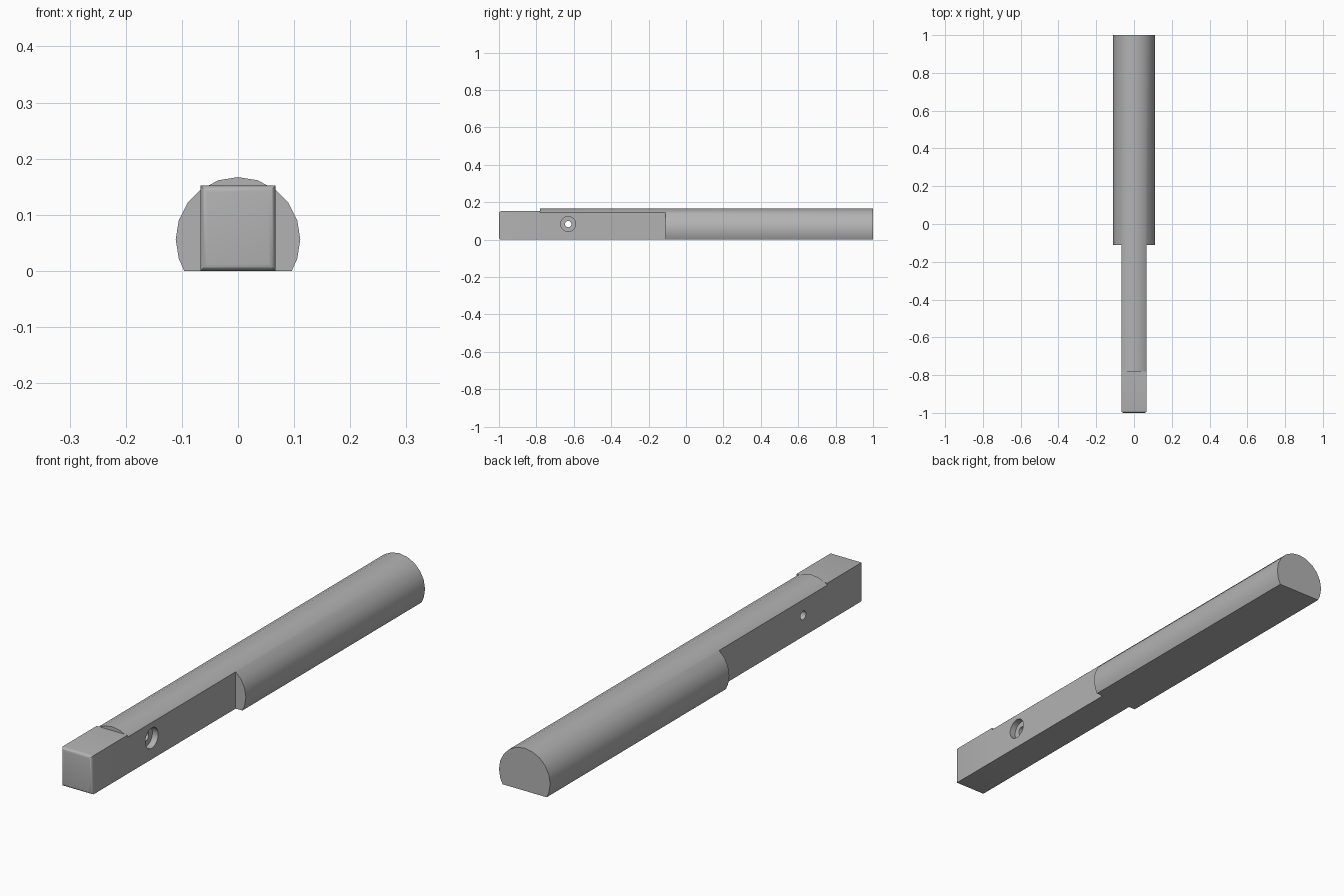
import bpy, bmesh, math
from mathutils import Matrix

cube = bpy.data.objects.get("Cube")
if cube:
    bpy.data.objects.remove(cube, do_unlink=True)

R, AXIS_Z = 0.111, 0.056      # rod radius and height of its axis
HALF_W = 0.067                # half width of the narrow end
SHOULDER, STEP = -0.11, -0.78

grey = bpy.data.materials.new("plain grey")
grey.use_nodes = True
colour = (0.45, 0.45, 0.45, 1)
grey.diffuse_color = colour
grey.node_tree.nodes["Principled BSDF"].inputs["Base Color"].default_value = colour


def finish(bm, name):
    bmesh.ops.recalc_face_normals(bm, faces=bm.faces)
    mesh = bpy.data.meshes.new(name)
    bm.to_mesh(mesh)
    bm.free()
    mesh.materials.append(grey)
    obj = bpy.data.objects.new(name, mesh)
    bpy.context.collection.objects.link(obj)
    return obj


def extrude_y(name, profile, y0, y1):
    bm = bmesh.new()
    face = bm.faces.new([bm.verts.new((x, y0, z)) for x, z in profile])
    grown = bmesh.ops.extrude_face_region(bm, geom=[face])["geom"]
    verts = [v for v in grown if isinstance(v, bmesh.types.BMVert)]
    bmesh.ops.translate(bm, verts=verts, vec=(0, y1 - y0, 0))
    return finish(bm, name)


def rect(x0, x1, z0, z1):
    return [(x0, z0), (x1, z0), (x1, z1), (x0, z1)]


def drill(name, radius, x0, x1):
    bm = bmesh.new()
    place = Matrix.Translation(((x0 + x1) / 2, -0.63, 0.083)) @ Matrix.Rotation(math.pi / 2, 4, 'Y')
    bmesh.ops.create_cone(bm, cap_ends=True, segments=32, radius1=radius,
                          radius2=radius, depth=x1 - x0, matrix=place)
    return finish(bm, name)


def combine(target, tool, operation):
    mod = target.modifiers.new(tool.name, 'BOOLEAN')
    mod.operation, mod.solver, mod.object = operation, 'EXACT', tool
    bpy.context.view_layer.objects.active = target
    bpy.ops.object.modifier_apply(modifier=mod.name)
    bpy.data.objects.remove(tool, do_unlink=True)


# Long rod with a flat underside
flat_x = math.sqrt(R * R - AXIS_Z * AXIS_Z)
arc = [(R * math.cos(math.radians(a)), AXIS_Z + R * math.sin(math.radians(a)))
       for a in range(-18, 199, 18)]
rod = extrude_y("flat_bottomed_rod", [(flat_x, 0)] + arc + [(-flat_x, 0)], STEP, 1)

# Both sides cut back to leave the narrow end
for side in (-1, 1):
    x0, x1 = sorted((side * HALF_W, side * 0.3))
    combine(rod, extrude_y("shoulder_cutter", rect(x0, x1, -0.1, 0.3), -0.9, SHOULDER), 'DIFFERENCE')

# Square nose block with a rounded front rim
nose = extrude_y("nose_block", rect(-HALF_W, HALF_W, 0, 0.152), -1, STEP)
bm = bmesh.new()
bm.from_mesh(nose.data)
rim = [e for e in bm.edges if all(v.co.y < -0.99 for v in e.verts)]
bmesh.ops.bevel(bm, geom=rim, offset=0.012, segments=4, profile=0.5, affect='EDGES')
bm.to_mesh(nose.data)
bm.free()
combine(rod, nose, 'UNION')

# Through hole with a counterbore on the left side
combine(rod, drill("through_hole", 0.017, -0.1, 0.1), 'DIFFERENCE')
combine(rod, drill("counterbore", 0.04, HALF_W - 0.025, 0.1), 'DIFFERENCE')

bpy.ops.object.select_all(action='DESELECT')
rod.select_set(True)
bpy.context.view_layer.objects.active = rod
bpy.ops.object.shade_smooth_by_angle(angle=math.radians(30))
